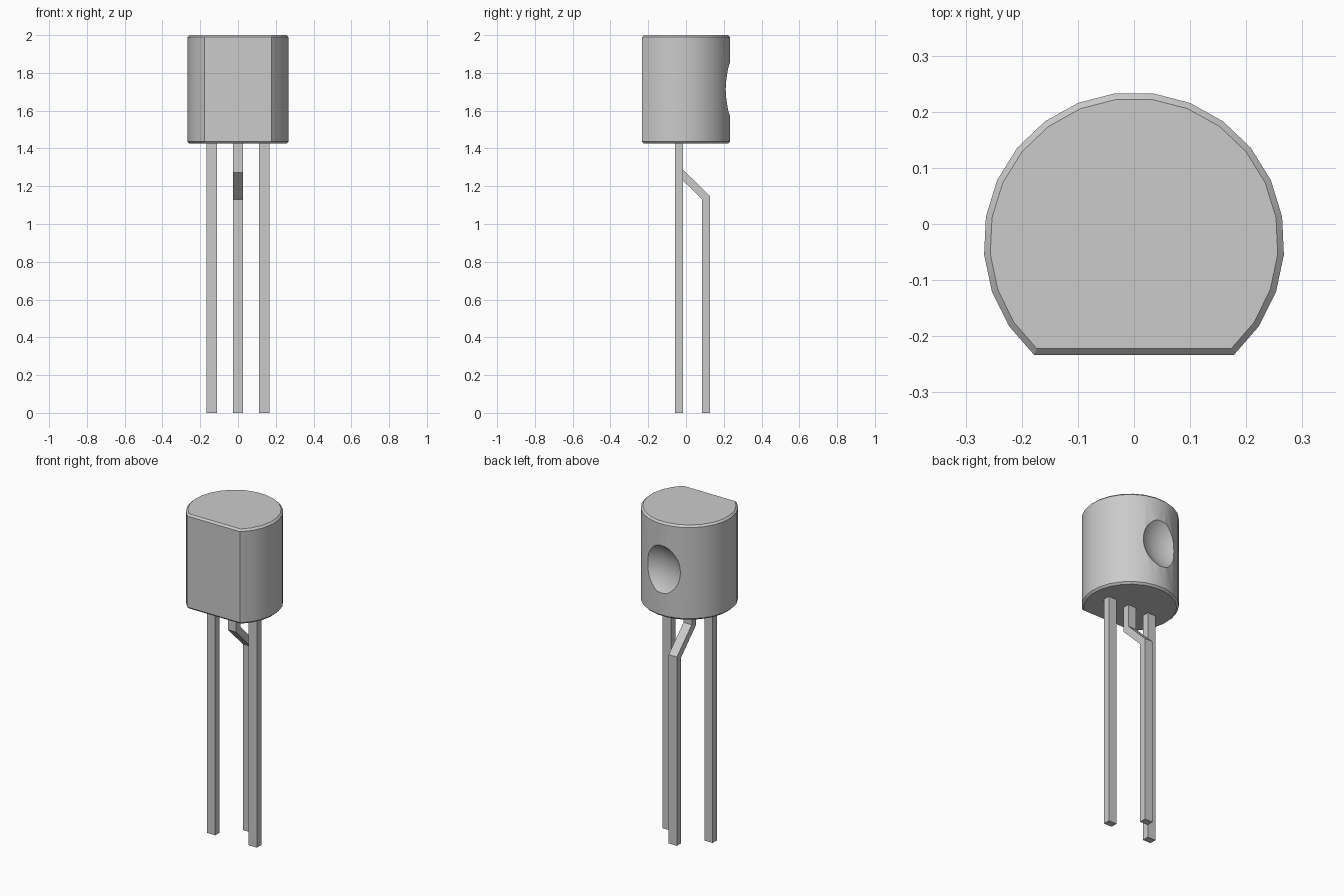
import bpy, bmesh, math

cube = bpy.data.objects.get("Cube")
if cube:
    bpy.data.objects.remove(cube, do_unlink=True)

GREY = (0.6, 0.6, 0.6, 1.0)
grey = bpy.data.materials.new("plain grey")
grey.use_nodes = True
grey.diffuse_color = GREY
grey.node_tree.nodes["Principled BSDF"].inputs["Base Color"].default_value = GREY


def prism(name, points, shift, chamfer=0.0):
    """Extrude a closed 3D outline by a vector, optionally chamfering both caps."""
    bm = bmesh.new()
    base = bm.faces.new([bm.verts.new(p) for p in points])
    grown = bmesh.ops.extrude_face_region(bm, geom=[base], use_keep_orig=True)["geom"]
    verts = [g for g in grown if isinstance(g, bmesh.types.BMVert)]
    bmesh.ops.translate(bm, verts=verts, vec=shift)
    bmesh.ops.recalc_face_normals(bm, faces=bm.faces[:])
    if chamfer:
        rims = [e for e in bm.edges if abs(e.verts[0].co.z - e.verts[1].co.z) < 0.001]
        bmesh.ops.bevel(bm, geom=rims, offset=chamfer, segments=1, affect='EDGES')
    mesh = bpy.data.meshes.new(name)
    bm.to_mesh(mesh)
    bm.free()
    mesh.materials.append(grey)
    obj = bpy.data.objects.new(name, mesh)
    bpy.context.collection.objects.link(obj)
    return obj


# Body: a round case cut flat at the front, with chamfered rims
RADIUS, CENTRE_Y, BOTTOM, TOP, SIDES = 0.268, -0.033, 1.425, 2.0, 19
start = math.radians(-48.3)
step = (math.pi - 2 * start) / SIDES
outline = [(RADIUS * math.cos(start + i * step),
            CENTRE_Y + RADIUS * math.sin(start + i * step), BOTTOM)
           for i in range(SIDES + 1)]
body = prism("body", outline, (0, 0, TOP - BOTTOM), chamfer=0.011)

# Round dimple in the back of the body
bpy.ops.mesh.primitive_uv_sphere_add(segments=64, ring_count=32, radius=0.234,
                                     location=(0, 0.417, 1.713))
cutter = bpy.context.object
cutter.name = "dimple_cutter"
cutter.hide_render = True
cutter.data.materials.append(grey)
cut = body.modifiers.new("dimple", 'BOOLEAN')
cut.operation = 'DIFFERENCE'
cut.solver = 'EXACT'
cut.object = cutter
bpy.ops.object.select_all(action='DESELECT')
body.select_set(True)
bpy.context.view_layer.objects.active = body
bpy.ops.object.modifier_apply(modifier=cut.name)
bpy.data.objects.remove(cutter, do_unlink=True)
bpy.ops.object.shade_smooth_by_angle(angle=math.radians(30))

# Legs: two straight outer ones and a middle one bent towards the back
WIDTH, FRONT, BACK, ROOT = 0.055, -0.058, -0.016, 1.435
straight = [(FRONT, 0), (BACK, 0), (BACK, ROOT), (FRONT, ROOT)]
bent = [(FRONT, ROOT), (FRONT, 1.272), (0.085, 1.13), (0.085, 0),
        (0.127, 0), (0.127, 1.147), (BACK, 1.288), (BACK, ROOT)]
for name, x, profile in (("right_leg", -0.14, straight),
                         ("middle_leg", 0, bent),
                         ("left_leg", 0.14, straight)):
    prism(name, [(x - WIDTH / 2, y, z) for y, z in profile], (WIDTH, 0, 0))
